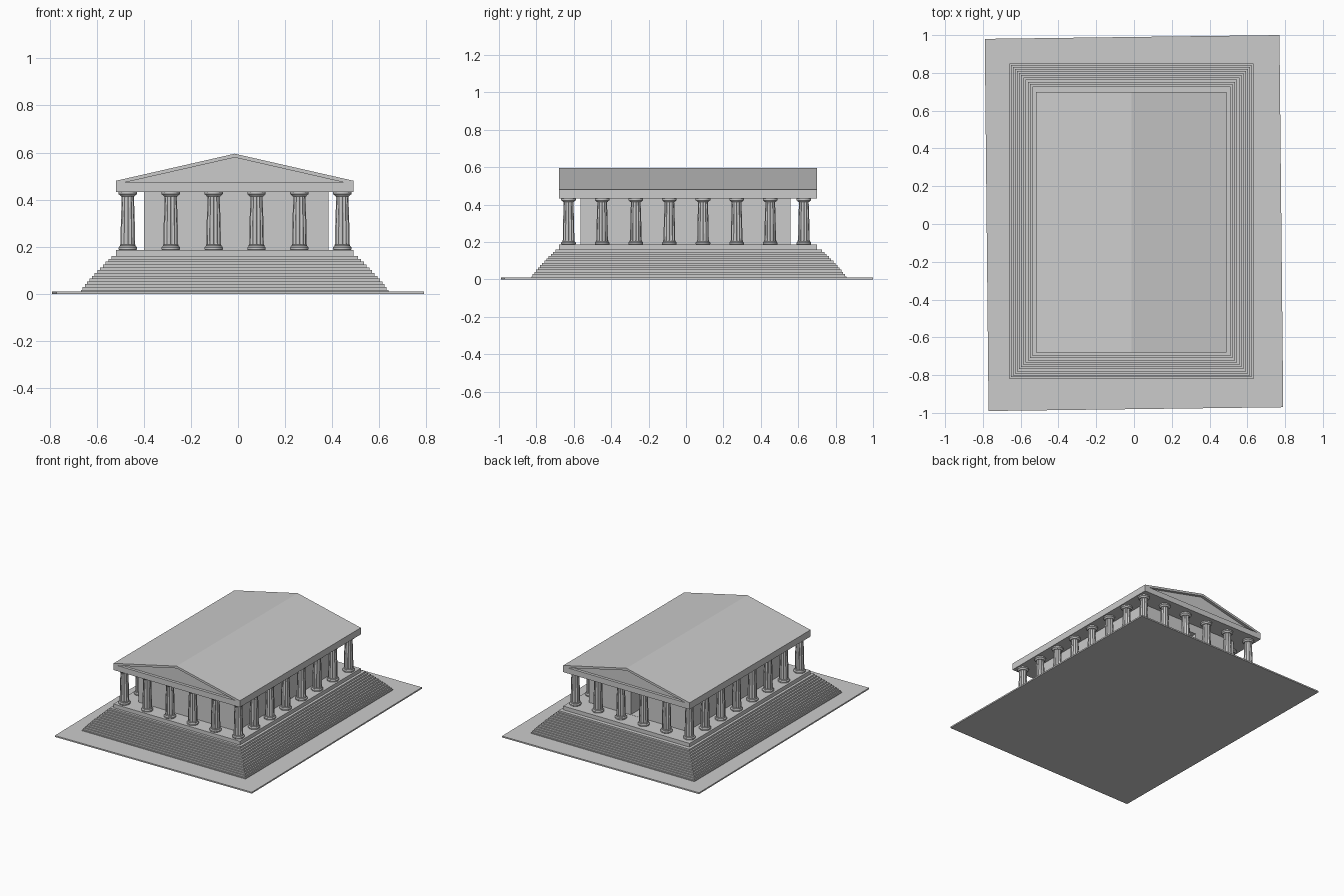
import bpy, bmesh, math

if "Cube" in bpy.data.objects:
    bpy.data.objects.remove(bpy.data.objects["Cube"])


def loft(name, rings):
    """Closed solid through a stack of point rings with equal counts."""
    bm = bmesh.new()
    vs = [[bm.verts.new(p) for p in ring] for ring in rings]
    n = len(vs[0])
    for a, b in zip(vs, vs[1:]):
        for i in range(n):
            j = (i + 1) % n
            bm.faces.new((a[i], a[j], b[j], b[i]))
    bm.faces.new(vs[0][::-1])
    bm.faces.new(vs[-1])
    bmesh.ops.recalc_face_normals(bm, faces=bm.faces)
    me = bpy.data.meshes.new(name)
    bm.to_mesh(me)
    bm.free()
    ob = bpy.data.objects.new(name, me)
    bpy.context.collection.objects.link(ob)
    return ob


def rect(cx, cy, hx, hy, z):
    return [(cx + sx * hx, cy + sy * hy, z)
            for sx, sy in ((-1, -1), (1, -1), (1, 1), (-1, 1))]


def box(name, x0, x1, y0, y1, z0, z1):
    cx, cy, hx, hy = (x0 + x1) / 2, (y0 + y1) / 2, (x1 - x0) / 2, (y1 - y0) / 2
    return loft(name, [rect(cx, cy, hx, hy, z) for z in (z0, z1)])


def prism(name, xz, y0, y1):
    return loft(name, [[(x, y, z) for x, z in xz] for y in (y0, y1)])


def cut(target, cutter):
    cutter.hide_render = True
    cutter.display_type = 'WIRE'
    mod = target.modifiers.new("cut", 'BOOLEAN')
    mod.operation = 'DIFFERENCE'
    mod.solver = 'EXACT'
    mod.object = cutter


CX, CY = -0.014, 0.013

# Slightly skewed ground slab
corners = [(-0.77, -0.99), (0.79, -0.97), (0.77, 1.0), (-0.79, 0.98)]
loft("ground_slab", [[(x, y, z) for x, y in corners] for z in (0, 0.01)])

# Stepped mound, steeper near the bottom
STEPS = 13
rings = []
for i in range(STEPS):
    inset = 0.129 * (i / (STEPS - 1)) ** 1.15
    for k in (i, i + 1):
        z = 0.005 + 0.155 * k / STEPS
        rings.append(rect(CX, CY + 0.002, 0.653 - inset, 0.842 - inset, z))
loft("stepped_base", rings)

# Temple floor
box("temple_floor", -0.519, 0.491, -0.68, 0.70, 0.155, 0.187)

# Inner chamber with a doorway at the back
chamber = box("inner_chamber", -0.40, 0.385, -0.563, 0.558, 0.185, 0.435)
cut(chamber, box("door_cutter", -0.07, 0.05, 0.40, 0.60, 0.188, 0.37))

# Gabled roof with a recessed triangle at each end
roof = prism("gabled_roof", [(-0.519, 0.432), (0.491, 0.432), (0.491, 0.48),
                             (CX, 0.595), (-0.519, 0.48)], -0.68, 0.70)
tri = [(-0.485, 0.472), (0.455, 0.472), (CX, 0.579)]
cut(roof, prism("front_pediment_cutter", tri, -0.72, -0.66))
cut(roof, prism("back_pediment_cutter", tri, 0.68, 0.74))

# Fluted column: (radius, height, flute depth)
profile = [(0.036, 0.185, 0), (0.039, 0.189, 0), (0.039, 0.197, 0), (0.036, 0.201, 0),
           (0.033, 0.203, 0), (0.033, 0.208, 0), (0.031, 0.209, 0.15), (0.030, 0.29, 0.15),
           (0.026, 0.413, 0.15), (0.029, 0.414, 0), (0.035, 0.421, 0), (0.039, 0.423, 0),
           (0.039, 0.433, 0)]
SEG = 48
angles = [2 * math.pi * k / SEG for k in range(SEG)]
column = loft("column", [[(r * (1 - d * abs(math.sin(6 * a))) * math.cos(a),
                           r * (1 - d * abs(math.sin(6 * a))) * math.sin(a), z)
                          for a in angles] for r, z, d in profile])

# Colonnade around all four sides
NX, NY = 6, 8
first = True
for i in range(NX):
    for j in range(NY):
        if i in (0, NX - 1) or j in (0, NY - 1):
            ob = column if first else bpy.data.objects.new("column", column.data)
            if not first:
                bpy.context.collection.objects.link(ob)
            first = False
            ob.location = (-0.468 + 0.911 * i / (NX - 1), -0.628 + 1.258 * j / (NY - 1), 0)
